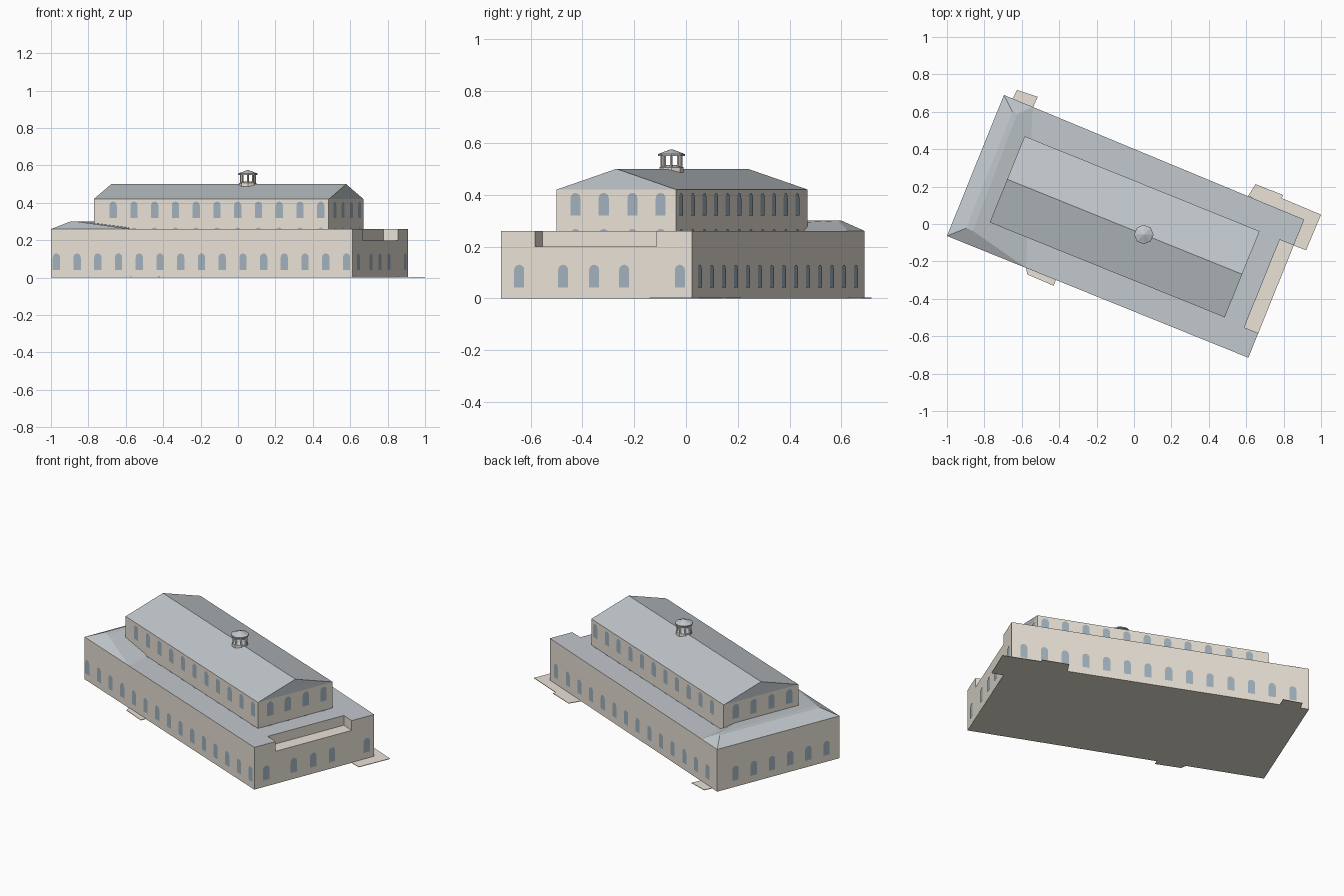
import bpy, bmesh, math
from mathutils import Vector

if "Cube" in bpy.data.objects:
    bpy.data.objects.remove(bpy.data.objects["Cube"])

A = math.radians(-22)
U = Vector((math.cos(A), math.sin(A), 0))
V = Vector((-math.sin(A), math.cos(A), 0))
O = Vector((-1, -0.064, 0))


def P(u, v, z=0):
    # building-aligned coordinates to world
    return O + U * u + V * v + Vector((0, 0, z))


def material(name, c):
    m = bpy.data.materials.new(name)
    m.diffuse_color = (*c, 1)
    m.use_nodes = True
    m.node_tree.nodes["Principled BSDF"].inputs["Base Color"].default_value = m.diffuse_color
    return m


WALL = material("stone", (0.82, 0.76, 0.68))
ROOF = material("slate", (0.54, 0.58, 0.61))
GLASS = material("glass", (0.36, 0.45, 0.52))


def mesh(name, verts, faces, mats, roof_faces=()):
    me = bpy.data.meshes.new(name)
    me.from_pydata(verts, [], faces)
    for m in mats:
        me.materials.append(m)
    for i in roof_faces:
        me.polygons[i].material_index = 1
    bm = bmesh.new()
    bm.from_mesh(me)
    if any(len(f) > 0 for f in faces) and name != "window":
        bmesh.ops.recalc_face_normals(bm, faces=bm.faces)
    bm.to_mesh(me)
    bm.free()
    ob = bpy.data.objects.new(name, me)
    bpy.context.collection.objects.link(ob)
    return ob


def prism(name, pts, z0, z1, side, top):
    n = len(pts)
    verts = [Vector((p[0], p[1], z0)) for p in pts] + [Vector((p[0], p[1], z1)) for p in pts]
    faces = [(i, (i + 1) % n, n + (i + 1) % n, n + i) for i in range(n)]
    faces += [tuple(range(n))[::-1], tuple(range(n, 2 * n))]
    return mesh(name, verts, faces, (side, top), (n + 1,))


def windows(name, a, b, dists, z0, z1, w=0.042):
    # arched panes along the wall a -> b, outside on the right-hand side
    d = (b - a).normalized()
    out = Vector((d.y, -d.x, 0)) * 0.003
    r = w / 2
    shape = [(-r, z0), (r, z0)]
    shape += [(r * math.cos(t * math.pi / 6), z1 - r + r * math.sin(t * math.pi / 6)) for t in range(7)]
    verts, faces = [], []
    for s in dists:
        k = len(verts)
        verts += [a + d * (s + x) + out + Vector((0, 0, z)) for x, z in shape]
        faces.append(tuple(range(k, len(verts))))
    ob = mesh(name, verts, faces, (GLASS,))
    for p in ob.data.polygons:
        if p.normal.dot(out) < 0:
            p.flip()


# Lower storey with the terrace recess in its right end
L, W0, W1 = 1.738, 0.813, 0.797
n0, n1, nu = 0.142, 0.648, 1.657
prism("lower_storey", [P(0, 0), P(L, 0), P(L, n0), P(nu, n0), P(nu, n1), P(L, n1), P(L, W1), P(0, W0)],
      0, 0.26, WALL, ROOF)
prism("terrace", [P(nu, n0), P(L, n0), P(L, n1), P(nu, n1)], 0, 0.20, WALL, WALL)

# Hipped roof over the left end
mesh("end_roof", [P(0, 0, .26), P(.456, 0, .26), P(.166, .811, .26), P(0, W0, .26),
                  P(.08, .077, .3), P(.118, .077, .3), P(.105, .745, .3), P(.076, .747, .3)],
     [(0, 1, 5, 4), (1, 2, 6, 5), (2, 3, 7, 6), (3, 0, 4, 7), (4, 5, 6, 7)], (ROOF,))

# Upper storey and gabled roof
u0, u1, v0, v1 = 0.185, 1.54, 0.153, 0.65
vm = (v0 + v1) / 2
prism("upper_storey", [P(u0, v0), P(u1, v0), P(u1, v1), P(u0, v1)], 0.24, 0.42, WALL, ROOF)
mesh("gable_roof", [P(u0, v0, .42), P(u1, v0, .42), P(u1, v1, .42), P(u0, v1, .42),
                    P(u0, vm, .5), P(u1, vm, .5)],
     [(0, 1, 5, 4), (2, 3, 4, 5), (1, 2, 5), (3, 0, 4)], (ROOF,))

# Window rows
windows("front_lower_windows", P(0, 0), P(L, 0), [0.0325 + .1195 * i for i in range(15)], .042, .13)
windows("back_lower_windows", P(L, W1), P(0, W0), [0.07 + .121 * i for i in range(14)], .042, .13)
windows("right_lower_windows", P(L, 0), P(L, W1), (.078, .261, .39, .515, .747), .042, .13)
windows("left_lower_windows", P(0, W0), P(0, 0), [.12 + .121 * i for i in range(6)], .042, .13)
row = [0.113 + .1197 * i for i in range(11)]
back_row = [u1 - u0 - s for s in row]
end = (.079, .197, .316, .434)
for label, z0, z1 in (("upper", .32, .407), ("middle", .245, .268)):
    windows("front_%s_windows" % label, P(u0, v0), P(u1, v0), row, z0, z1)
    windows("back_%s_windows" % label, P(u1, v1), P(u0, v1), back_row, z0, z1)
    windows("right_%s_windows" % label, P(u1, v0), P(u1, v1), end, z0, z1)
    windows("left_%s_windows" % label, P(u0, v1), P(u0, v0), end, z0, z1)


# Ridge cupola
def cone(name, c, r1, r2, z0, z1, mat, n=8):
    bpy.ops.mesh.primitive_cone_add(vertices=n, radius1=r1, radius2=r2, depth=z1 - z0,
                                    location=(c.x, c.y, (z0 + z1) / 2))
    ob = bpy.context.object
    ob.name = name
    ob.data.materials.append(mat)


c = P(0.973, vm)
cone("cupola_base", c, .046, .046, .484, .506, WALL)
cone("cupola_floor", c, .046, .02, .506, .515, ROOF)
for i in range(8):
    t = i * math.pi / 4
    cone("cupola_post", c + Vector((math.cos(t), math.sin(t), 0)) * .038, .005, .005, .505, .555, WALL, 4)
cone("cupola_eave", c, .052, .052, .55, .557, ROOF)
cone("cupola_roof", c, .052, .004, .557, .575, ROOF)

# Thin ground paving at the entrances
for name, pts in (
        ("corner_paving", [(.84, -.11), (.92, -.14), (1, .05), (.79, .138), (.797, .155), (.65, .213), (.61, .15), (.88, .02)]),
        ("back_paving", [(-.66, .65), (-.625, .717), (-.515, .68), (-.55, .6)]),
        ("front_paving", [(-.58, -.22), (-.57, -.27), (-.43, -.33), (-.41, -.28)])):
    prism(name, pts, 0, .003, WALL, WALL)
